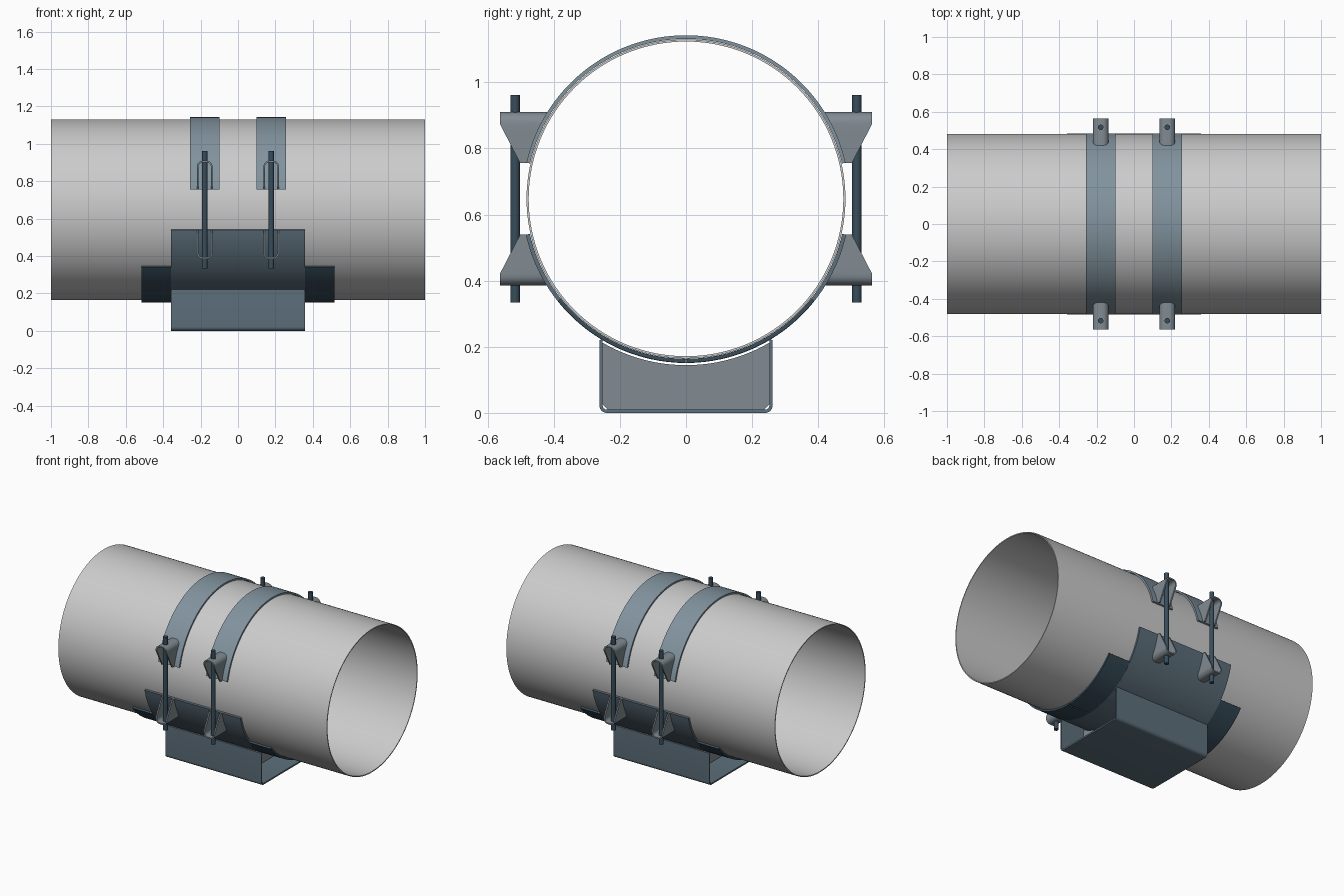
import bpy, bmesh
from math import sin, cos, radians, sqrt

if "Cube" in bpy.data.objects:
    bpy.data.objects.remove(bpy.data.objects["Cube"])

CZ = 0.6475          # pipe axis height
STRAP_X = 0.178      # strap / rod offset from the middle


def material(name, rgb):
    m = bpy.data.materials.new(name)
    m.diffuse_color = (*rgb, 1)
    m.use_nodes = True
    m.node_tree.nodes["Principled BSDF"].inputs["Base Color"].default_value = m.diffuse_color
    return m


STEEL = material("light_steel", (0.22, 0.29, 0.34))
BLUE = material("blue_steel", (0.11, 0.16, 0.20))
DARK = material("dark_steel", (0.04, 0.075, 0.105))
PLATE = material("plate_grey", (0.22, 0.26, 0.29))


def finish(bm, name, mat=None):
    bmesh.ops.recalc_face_normals(bm, faces=bm.faces)
    me = bpy.data.meshes.new(name)
    bm.to_mesh(me)
    bm.free()
    ob = bpy.data.objects.new(name, me)
    bpy.context.collection.objects.link(ob)
    if mat:
        me.materials.append(mat)
    bpy.ops.object.select_all(action='DESELECT')
    ob.select_set(True)
    bpy.context.view_layer.objects.active = ob
    bpy.ops.object.shade_smooth_by_angle(angle=radians(30))
    return ob


def loft(name, sections, mat=None, closed=False):
    """Skin a row of four-point sections into a solid strip."""
    bm = bmesh.new()
    rings = [[bm.verts.new(p) for p in s] for s in sections]
    pairs = list(zip(rings, rings[1:]))
    if closed:
        pairs.append((rings[-1], rings[0]))
    else:
        bm.faces.new(rings[0])
        bm.faces.new(rings[-1])
    for a, b in pairs:
        for i in range(4):
            j = (i + 1) % 4
            bm.faces.new((a[i], a[j], b[j], b[i]))
    return finish(bm, name, mat)


def band(name, x0, x1, r0, r1, a0, a1, n, mat=None, closed=False):
    """Curved plate around the pipe axis, angles in degrees from +y."""
    secs = []
    for i in range(n if closed else n + 1):
        a = radians(a0 + (a1 - a0) * i / n)
        c, s = cos(a), sin(a)
        secs.append([(x0, r0 * c, CZ + r0 * s), (x1, r0 * c, CZ + r0 * s),
                     (x1, r1 * c, CZ + r1 * s), (x0, r1 * c, CZ + r1 * s)])
    return loft(name, secs, mat, closed)


# pipe
band("pipe", -1, 1, 0.476, 0.4825, 0, 360, 128, closed=True)

# lower cradle and the dark liner pads poking out of its ends
band("cradle", -0.357, 0.357, 0.484, 0.4965, -167.4, -12.6, 64, BLUE)
for tag, a0, a1 in (("front", -141.5, -90.6), ("back", -89.4, -38.5)):
    band("liner_" + tag, -0.515, 0.515, 0.4835, 0.4955, a0, a1, 28, DARK)

# base channel: U section with rounded bottom corners
outer, inner = [(-0.262, 0.22)], [(-0.252, 0.225)]
for sy, a0 in ((-1, 180), (1, 270)):
    for k in range(7):
        a = radians(a0 + 15 * k)
        for pts, r in ((outer, 0.022), (inner, 0.012)):
            pts.append((sy * 0.24 + r * cos(a), 0.022 + r * sin(a)))
outer.append((0.262, 0.22))
inner.append((0.252, 0.225))
L = 0.357
loft("base_channel", [[(-L, *o), (L, *o), (L, *i), (-L, *i)]
                      for o, i in zip(outer, inner)], BLUE)

# saddle webs inside the channel, with clipped bottom corners
for tag, x in (("left", -STRAP_X), ("right", STRAP_X)):
    secs = []
    for i in range(33):
        y = -0.252 + 0.504 * i / 32
        top = CZ - sqrt(0.503 ** 2 - y * y)
        bot = 0.01 + max(0, abs(y) - 0.2363)
        secs.append([(x - 0.006, y, bot), (x + 0.006, y, bot),
                     (x + 0.006, y, top), (x - 0.006, y, top)])
    loft("web_" + tag, secs, PLATE)


def lug_inner(z):
    return sqrt(0.4935 ** 2 - (z - CZ) ** 2)


def lug_outer(z):
    return min(0.563, 0.502 + (z - 0.756) * 0.061 / 0.118)


def arch(w, top, r):
    """Half outline of the folded lug plate, from leg foot to top centre."""
    zc = top - r
    pts = [(w, 0.756 + (0.874 - 0.756) * k / 6) for k in range(7)]
    for k in range(1, 8):
        a = radians(90 * k / 7)
        pts.append((w - r + r * cos(a), zc + r * sin(a)))
    return pts


def lug(name, x, sy, flip):
    o, i = arch(0.042, 0.91, 0.032), arch(0.033, 0.901, 0.023)
    o += [(-a, b) for a, b in reversed(o)]
    i += [(-a, b) for a, b in reversed(i)]

    def put(p, f):
        z = 2 * CZ - p[1] if flip else p[1]
        return (x + p[0], sy * f(p[1]), z)
    loft(name, [[put(a, lug_inner), put(a, lug_outer),
                 put(b, lug_outer), put(b, lug_inner)]
                for a, b in zip(o, i)], PLATE)


for side, x in (("left", -STRAP_X), ("right", STRAP_X)):
    # upper strap
    band("strap_" + side, x - 0.078, x + 0.078, 0.484, 0.495,
         12.8, 167.2, 64, STEEL)
    for face, sy in (("front", -1), ("back", 1)):
        tag = side + "_" + face
        # folded lugs on strap and cradle
        lug("upper_lug_" + tag, x, sy, False)
        lug("lower_lug_" + tag, x, sy, True)
        # clamping rod
        bm = bmesh.new()
        bmesh.ops.create_cone(bm, cap_ends=True, segments=24, radius1=0.0145,
                              radius2=0.0145, depth=0.628)
        bmesh.ops.translate(bm, verts=bm.verts, vec=(x, sy * 0.517, CZ))
        finish(bm, "rod_" + tag, DARK)
